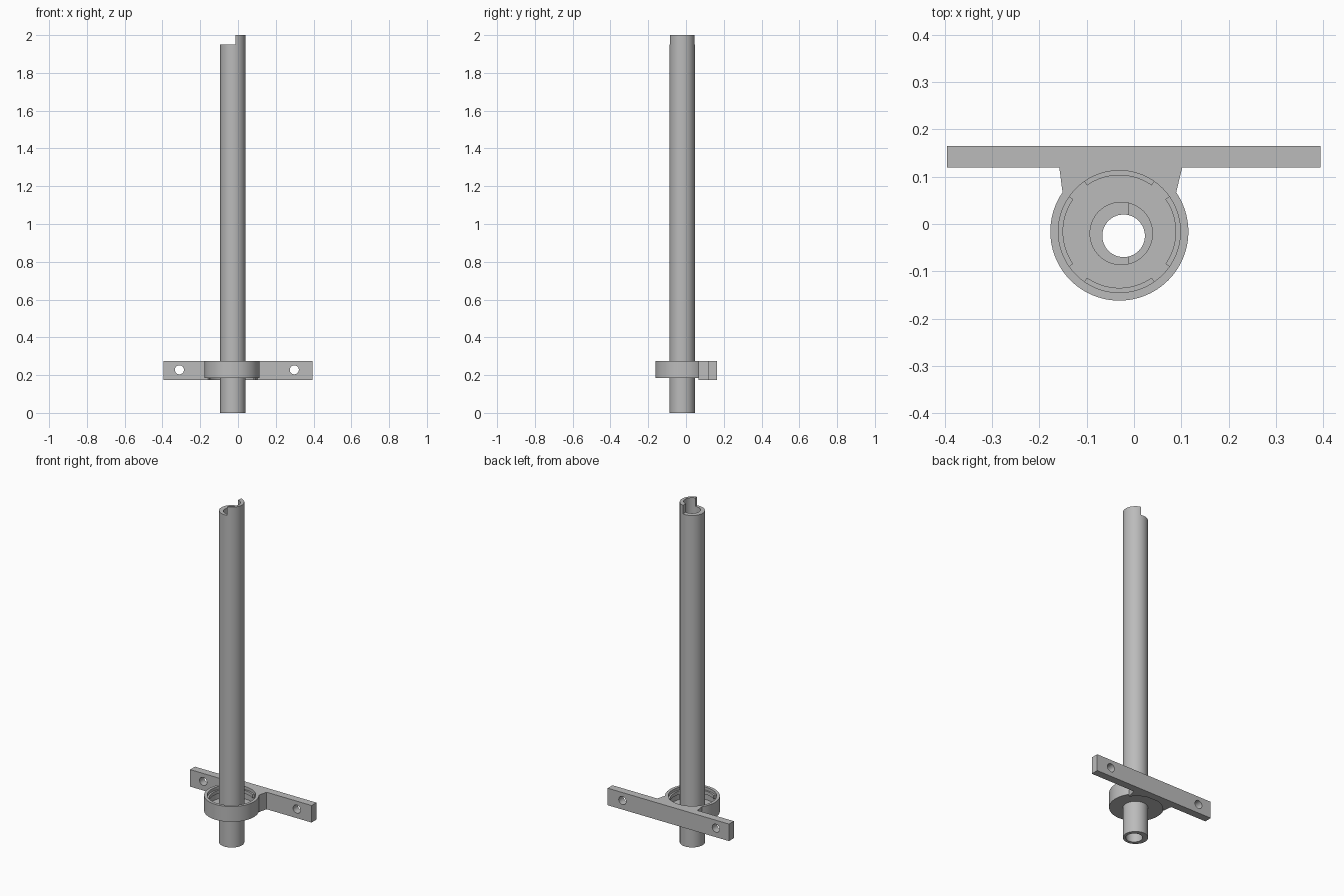
import bpy, bmesh
from math import pi, cos, sin, radians

if "Cube" in bpy.data.objects:
    bpy.data.objects.remove(bpy.data.objects["Cube"], do_unlink=True)

grey = bpy.data.materials.new("plain grey")
grey.use_nodes = True
grey.diffuse_color = (0.5, 0.5, 0.5, 1)
grey.node_tree.nodes["Principled BSDF"].inputs["Base Color"].default_value = grey.diffuse_color

CUP = (-0.031, -0.016)
TOP, CUP_BASE, BAR_BASE = 0.275, 0.185, 0.175


def prism(name, outline, z0, z1):
    """Extrude a flat outline from z0 up to z1."""
    bm = bmesh.new()
    face = bm.faces.new([bm.verts.new((x, y, z0)) for x, y in outline])
    lifted = bmesh.ops.extrude_face_region(bm, geom=[face])["geom"]
    verts = [v for v in lifted if isinstance(v, bmesh.types.BMVert)]
    bmesh.ops.translate(bm, verts=verts, vec=(0, 0, z1 - z0))
    bmesh.ops.recalc_face_normals(bm, faces=bm.faces)
    mesh = bpy.data.meshes.new(name)
    bm.to_mesh(mesh)
    bm.free()
    obj = bpy.data.objects.new(name, mesh)
    bpy.context.collection.objects.link(obj)
    mesh.materials.append(grey)
    return obj


def arc(center, r, start=0, end=2 * pi, n=64, closed=True):
    count = n if closed else n + 1
    angles = [start + (end - start) * i / n for i in range(count)]
    return [(center[0] + r * cos(a), center[1] + r * sin(a)) for a in angles]


def box(x0, x1, y0, y1):
    return [(x0, y0), (x1, y0), (x1, y1), (x0, y1)]


def cut(obj, cutter):
    bpy.context.view_layer.objects.active = obj
    cutter.hide_render = True
    mod = obj.modifiers.new("cut", "BOOLEAN")
    mod.operation, mod.solver, mod.object = "DIFFERENCE", "EXACT", cutter
    bpy.ops.object.modifier_apply(modifier=mod.name)
    bpy.data.objects.remove(cutter, do_unlink=True)


def smooth(obj):
    bpy.ops.object.select_all(action="DESELECT")
    obj.select_set(True)
    bpy.context.view_layer.objects.active = obj
    bpy.ops.object.shade_smooth_by_angle(angle=radians(30))


# Long tube with an off-centre bore and a half-height step at the top
tube = prism("tube", arc((-0.027, -0.02), 0.067), 0, 2)
cut(tube, prism("bore", arc((-0.022, -0.025), 0.045), -0.1, 2.1))
cut(tube, prism("step", box(-0.3, -0.012, -0.3, 0.3), 1.95, 2.1))

# Shallow cup around the tube, open at the top
cup = prism("cup", arc(CUP, 0.146, n=96), CUP_BASE, TOP)
cut(cup, prism("cup_hollow", arc(CUP, 0.129, n=96), CUP_BASE + 0.017, TOP + 0.1))
cut(cup, prism("cup_hole", arc(CUP, 0.059), 0, TOP + 0.1))

# Four locking lugs inside the cup wall
lugs = []
for i in range(4):
    a, half = i * pi / 2, radians(35)
    outline = arc(CUP, 0.132, a - half, a + half, 24, False)
    outline += arc(CUP, 0.119, a + half, a - half, 24, False)
    lugs.append(prism(f"lug_{i + 1}", outline, 0.238, 0.258))

# Mounting bar with two bolt holes
bar = prism("mounting_bar", box(-0.395, 0.394, 0.12, 0.165), BAR_BASE, TOP)
for x in (-0.31, 0.298):
    drill = prism("drill", arc((0, 0), 0.024, n=32), -0.2, 0.2)
    drill.rotation_euler.x = pi / 2
    drill.location = (x, 0.14, 0.228)
    cut(bar, drill)

# Neck joining the cup to the bar
neck = prism("neck", [(-0.158, 0.12), (-0.151, 0.066), (0.089, 0.066), (0.102, 0.12)], BAR_BASE, TOP)
cut(neck, prism("neck_hollow", arc(CUP, 0.14, n=96), 0, 1))
# The cup reaches just past the neck's rear edge, so trim nothing further

for part in [tube, cup, bar, neck] + lugs:
    smooth(part)
